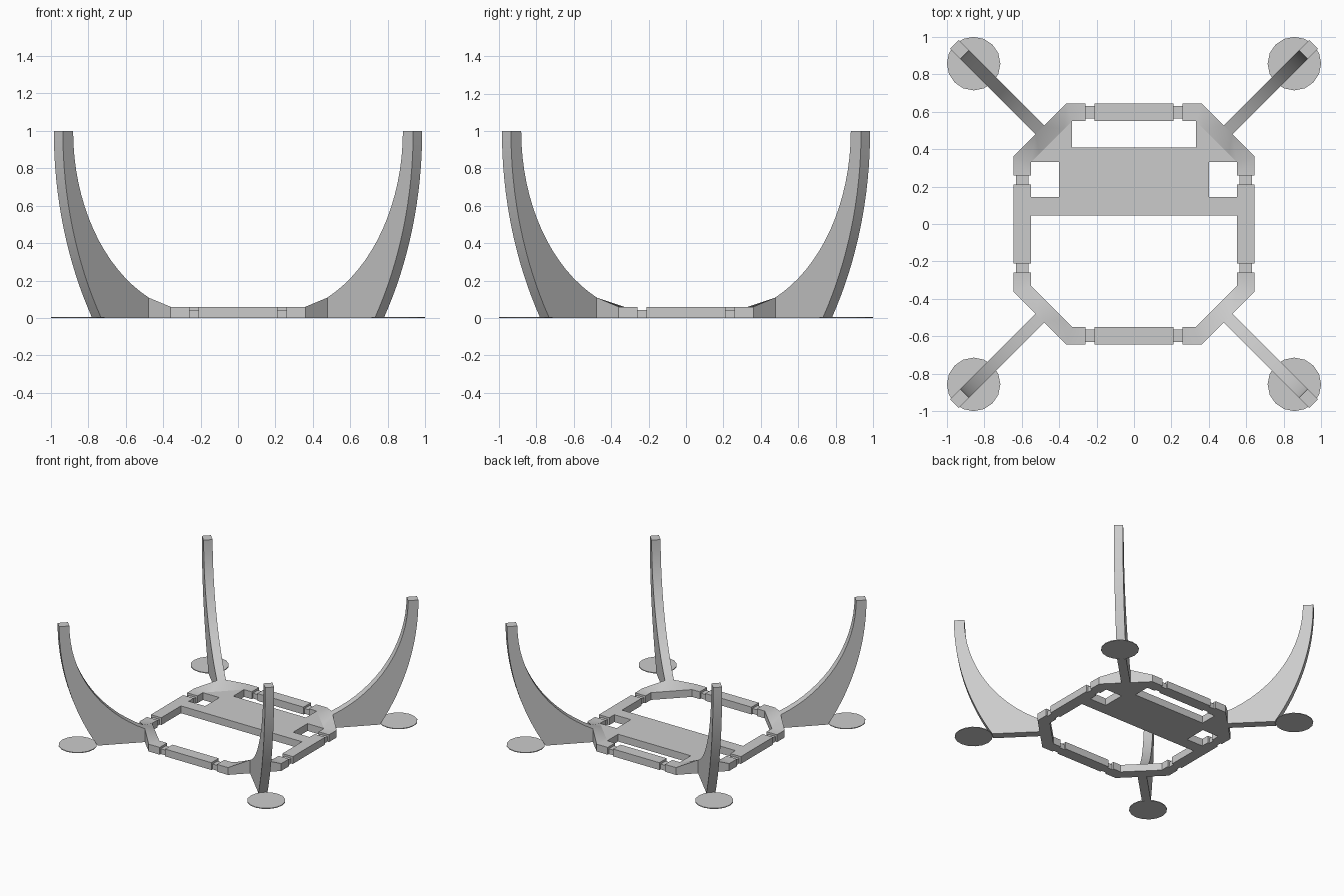
import bpy, bmesh, math

cube = bpy.data.objects.get("Cube")
if cube:
    bpy.data.objects.remove(cube)

grey = bpy.data.materials.new("light grey plastic")
grey.use_nodes = True
COLOUR = (0.6, 0.6, 0.6, 1)
grey.diffuse_color = COLOUR
grey.node_tree.nodes["Principled BSDF"].inputs["Base Color"].default_value = COLOUR

THICK = 0.06     # frame height
RAMP = 0.11      # height where an arm meets the frame
OUT, IN = 0.645, 0.55
DIAG = math.sqrt(0.5)


def make(name, points, faces, smooth=False):
    mesh = bpy.data.meshes.new(name)
    mesh.from_pydata(points, [], faces)
    bm = bmesh.new()
    bm.from_mesh(mesh)
    bmesh.ops.recalc_face_normals(bm, faces=bm.faces)
    bm.to_mesh(mesh)
    bm.free()
    mesh.materials.append(grey)
    obj = bpy.data.objects.new(name, mesh)
    bpy.context.collection.objects.link(obj)
    if smooth:
        bpy.ops.object.select_all(action="DESELECT")
        obj.select_set(True)
        bpy.context.view_layer.objects.active = obj
        bpy.ops.object.shade_smooth_by_angle(angle=math.radians(30))
    return obj


def prism(name, low, high, top_faces=None, smooth=False):
    """Join two matching loops of points with side walls and caps."""
    n = len(low)
    faces = [list(range(n))]
    faces += [[i, (i + 1) % n, (i + 1) % n + n, i + n] for i in range(n)]
    faces += [[i + n for i in f] for f in (top_faces or [range(n)])]
    return make(name, low + high, faces, smooth)


def slab(name, outline, height):
    prism(name, [(x, y, 0) for x, y in outline],
          [(x, y, height) for x, y in outline])


def rect(x0, x1, y0, y1):
    return [(x0, y0), (x1, y0), (x1, y1), (x0, y1)]


# Cross plate, reaching into both back corners
half = [(0.55, 0.045), (0.55, 0.145), (0.4, 0.145), (0.4, 0.33),
        (0.55, 0.33), (0.33, 0.55), (0.33, 0.41)]
slab("cross_plate", half + [(-x, y) for x, y in reversed(half)], THICK)

# Straight beams and the thinner links at their ends
for s, fb, lr in ((-1, "front", "right"), (1, "back", "left")):
    slab(fb + "_beam", rect(-0.21, 0.21, s * IN, s * OUT), THICK)
    slab(lr + "_beam", rect(s * IN, s * OUT, -0.21, 0.21), THICK)
    for e in (-1, 1):
        side = "left" if e > 0 else "right"
        end = "back" if e > 0 else "front"
        slab(f"{fb}_beam_{side}_link",
             rect(e * 0.21, e * 0.26, s * 0.565, s * 0.63), 0.043)
        slab(f"{lr}_beam_{end}_link",
             rect(s * 0.565, s * 0.63, e * 0.21, e * 0.26), 0.043)

# Corner outline: one half, reflected across the diagonal
outer = [(0.26, OUT), (0.36, OUT), (0.48, 0.525)]
inner = [(0.375, 0.505), (0.33, IN), (0.26, IN)]
corner = (outer + [(y, x) for x, y in reversed(outer)]
          + [(y, x) for x, y in reversed(inner)] + inner)
corner_top = [(i, i + 1, 10 - i, 11 - i) for i in range(5)]

# Arm side profile as (distance from the centre, height)
STEPS = 16


def arc(r_low, z_low, r_top):
    """Arc that rises from a low point and turns vertical at height 1."""
    run, rise = r_top - r_low, 1 - z_low
    radius = (run * run + rise * rise) / (2 * run)
    sweep = math.asin(rise / radius)
    if run > radius:
        sweep = math.pi - sweep
    return [(r_top - radius * (1 - math.cos(a)), 1 - radius * math.sin(a))
            for a in (sweep * (1 - i / STEPS) for i in range(STEPS + 1))]


r_in = 1.005 * DIAG
profile = [(r_in, 0)] + arc(1.068, 0, 1.358) + arc(r_in, RAMP, 1.28)[::-1]

for sx in (-1, 1):
    for sy in (-1, 1):
        tag = ("front" if sy < 0 else "back") + ("_right" if sx < 0 else "_left")

        # Corner block with a ramp climbing to the arm
        low = [(sx * x, sy * y, 0) for x, y in corner]
        high = [(sx * x, sy * y, RAMP if i in (2, 3) else THICK)
                for i, (x, y) in enumerate(corner)]
        prism(tag + "_corner", low, high, corner_top, True)

        # Curved upright arm
        sides = [[(sx * (r + w) * DIAG, sy * (r - w) * DIAG, z)
                  for r, z in profile] for w in (-0.034, 0.034)]
        prism(tag + "_arm", sides[0], sides[1], None, True)

        # Thin round foot pad
        ring = [(sx * (0.857 + 0.143 * math.cos(math.tau * i / 16)),
                 sy * (0.857 + 0.143 * math.sin(math.tau * i / 16)))
                for i in range(16)]
        slab(tag + "_foot_pad", ring, 0.006)
